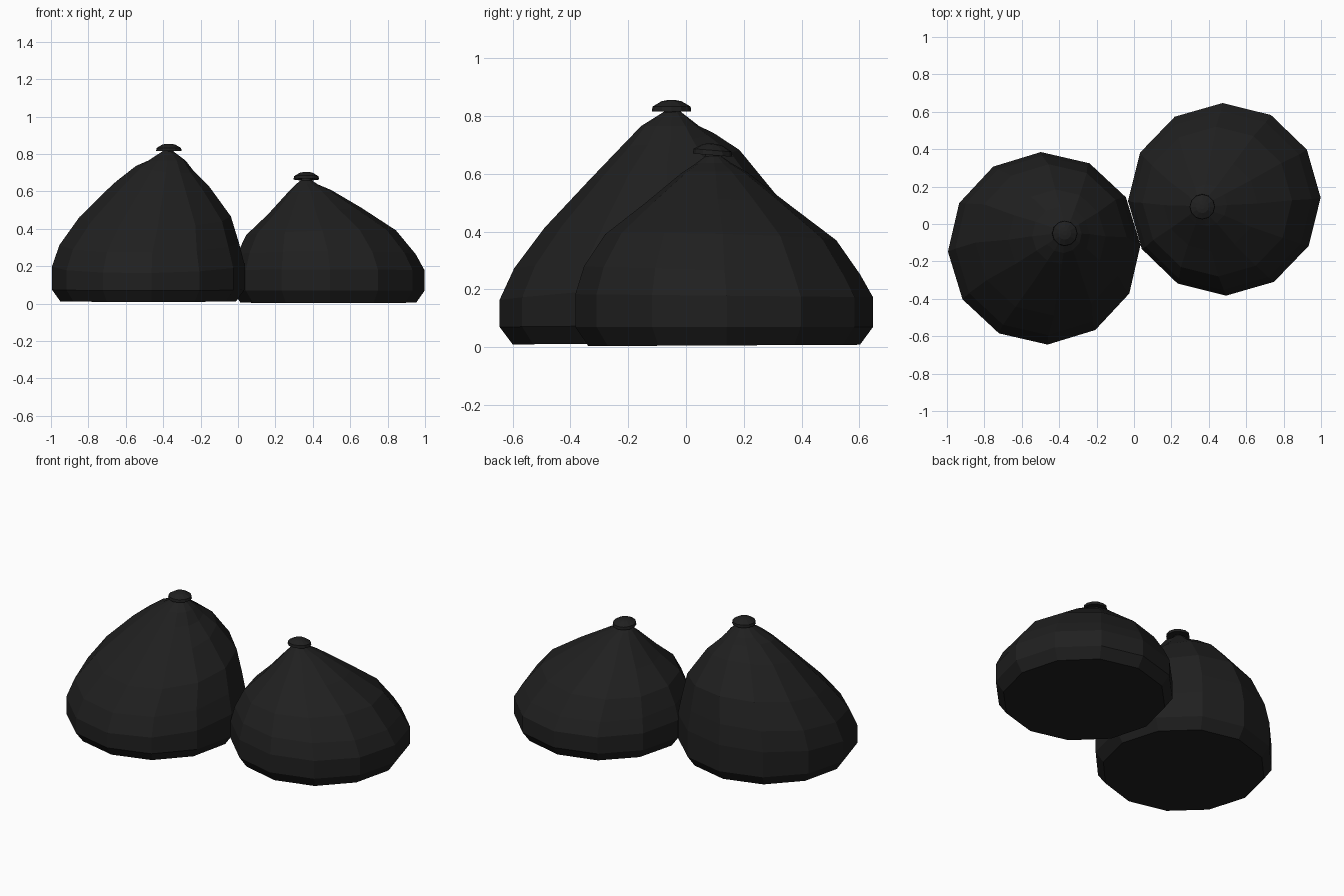
import bpy, bmesh, math

SIDES = 12

mat = bpy.data.materials.new("black_plastic")
mat.diffuse_color = (0.014, 0.014, 0.014, 1)


def loft(name, rings, turn):
    """Closed loft through rings of (cx, cy, z, radius, slope_x, slope_y)."""
    bm = bmesh.new()
    loops = []
    for cx, cy, z, r, sx, sy in rings:
        loop = []
        for i in range(SIDES):
            a = math.radians(turn) + math.tau * i / SIDES
            dx, dy = r * math.cos(a), r * math.sin(a)
            loop.append(bm.verts.new((cx + dx, cy + dy, z + sx * dx + sy * dy)))
        loops.append(loop)
    for lo, hi in zip(loops, loops[1:]):
        for i in range(SIDES):
            j = (i + 1) % SIDES
            bm.faces.new((lo[i], lo[j], hi[j], hi[i]))
    bm.faces.new(loops[0][::-1])
    bm.faces.new(loops[-1])
    bmesh.ops.recalc_face_normals(bm, faces=bm.faces)
    mesh = bpy.data.meshes.new(name)
    bm.to_mesh(mesh)
    bm.free()
    mesh.materials.append(mat)
    obj = bpy.data.objects.new(name, mesh)
    bpy.context.collection.objects.link(obj)


def knot(name, x, y, z, slope_y):
    # Gathered neck flaring into a small flattened cap
    profile = [(0.03, -0.02), (0.025, 0.0), (0.068, -0.003), (0.066, 0.014),
               (0.034, 0.033), (0.012, 0.037)]
    loft(name, [(x, y, z + dz, r, 0, slope_y) for r, dz in profile], 0)


# Tall bag, leaning towards its tied top
loft("tall_bag", [
    (-0.48, -0.13, 0.012, 0.470, 0, 0.005),
    (-0.48, -0.13, 0.075, 0.515, 0, 0.01),
    (-0.48, -0.13, 0.205, 0.515, 0.01, 0.08),
    (-0.475, -0.115, 0.32, 0.480, 0.01, 0.10),
    (-0.443, -0.085, 0.465, 0.405, 0, 0.13),
    (-0.412, -0.075, 0.63, 0.260, -0.03, 0.20),
    (-0.390, -0.060, 0.722, 0.155, -0.10, 0.12),
    (-0.380, -0.055, 0.765, 0.100, 0, 0),
    (-0.375, -0.047, 0.815, 0.028, 0, 0),
], 2)
knot("tall_bag_knot", -0.37, -0.05, 0.818, 0)

# Low bag, leaning the other way
loft("low_bag", [
    (0.483, 0.132, 0.006, 0.470, 0, 0.005),
    (0.483, 0.132, 0.070, 0.515, 0, 0),
    (0.483, 0.132, 0.178, 0.515, 0, -0.01),
    (0.472, 0.125, 0.265, 0.478, 0, -0.03),
    (0.445, 0.120, 0.380, 0.400, 0.03, -0.025),
    (0.410, 0.105, 0.495, 0.250, 0.07, 0),
    (0.385, 0.100, 0.605, 0.112, 0.03, 0),
    (0.368, 0.096, 0.637, 0.060, 0, 0),
    (0.365, 0.095, 0.662, 0.026, 0, 0),
], 1)
knot("low_bag_knot", 0.365, 0.092, 0.667, -0.08)
